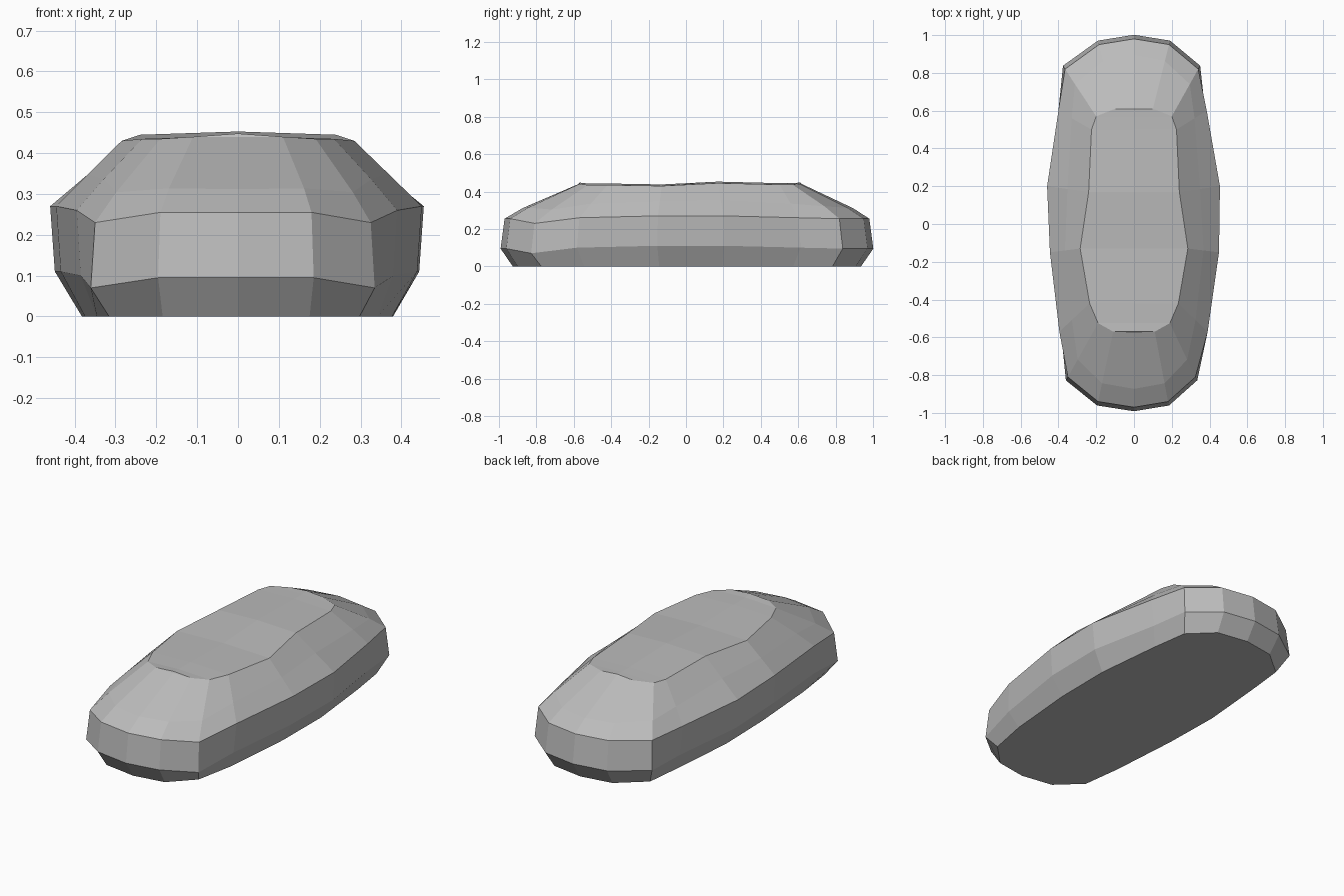
import bpy
import bmesh

if "Cube" in bpy.data.objects:
    bpy.data.objects.remove(bpy.data.objects["Cube"])

# One plain stone colour
grey = bpy.data.materials.new("stone grey")
grey.use_nodes = True
colour = (0.5, 0.5, 0.5, 1)
grey.diffuse_color = colour
grey.node_tree.nodes["Principled BSDF"].inputs["Base Color"].default_value = colour

# Half outlines from the front tip to the back tip
rim_y = [-.97, -.94, -.81, -.57, -.15, .2, .6, .82, .95, .98]
rim_right = [0, .18, .325, .39, .45, .455, .385, .34, .185, 0]
rim_left = [0, .19, .35, .395, .445, .46, .4, .365, .185, 0]
rim_z = [.255, .255, .23, .26, .27, .27, .26, .255, .255, .255]
top_x = [0, .11, .19, .235, .285, .24, .225, .2, .1, 0]
top_y = [-.575, -.57, -.525, -.42, -.13, .17, .5, .57, .61, .62]
top_z = [.44, .44, .435, .435, .43, .445, .437, .437, .44, .44]


def half_rings(widths, side):
    """Column of points from the ground up to the top, for each outline point."""
    columns = []
    for x, y, z, tx, ty, tz in zip(widths, rim_y, rim_z, top_x, top_y, top_z):
        t = .5 - .27 * y * y
        foot_x = x - .8 * x ** 3
        columns.append([
            (side * foot_x, y * .955, 0),
            (side * x * (1.03 if abs(y) > .75 else .975), y * 1.022, z - .16),
            (side * x, y, z),
            (side * (x + (tx - x) * t), y + (ty - y) * t, z + (tz - z) * t + .012 * y * y),
            (side * tx, ty, tz)])
    return columns


# Walk around the full outline
right = half_rings(rim_right, 1)
left = half_rings(rim_left, -1)
loop = right + left[-2:0:-1]
count = len(loop)

bm = bmesh.new()
rings = [[bm.verts.new(column[level]) for column in loop] for level in range(5)]

# Underside and side bands
bm.faces.new(reversed(rings[0]))
for low, high in zip(rings, rings[1:]):
    for i in range(count):
        j = (i + 1) % count
        bm.faces.new((low[i], low[j], high[j], high[i]))

# Crown with a slightly raised middle ridge
top = rings[-1]
last = len(right) - 1
ridge = [top[0]]
for i in range(1, last):
    ridge.append(bm.verts.new((0, top_y[i], top_z[i] + .008)))
ridge.append(top[last])
for i in range(last):
    for edge in (top, [top[-k] for k in range(last + 1)]):
        corners = dict.fromkeys((edge[i], edge[i + 1], ridge[i + 1], ridge[i]))
        bm.faces.new(list(corners))

bmesh.ops.recalc_face_normals(bm, faces=bm.faces)
mesh = bpy.data.meshes.new("stone")
bm.to_mesh(mesh)
bm.free()
mesh.materials.append(grey)
stone = bpy.data.objects.new("stone", mesh)
bpy.context.collection.objects.link(stone)
